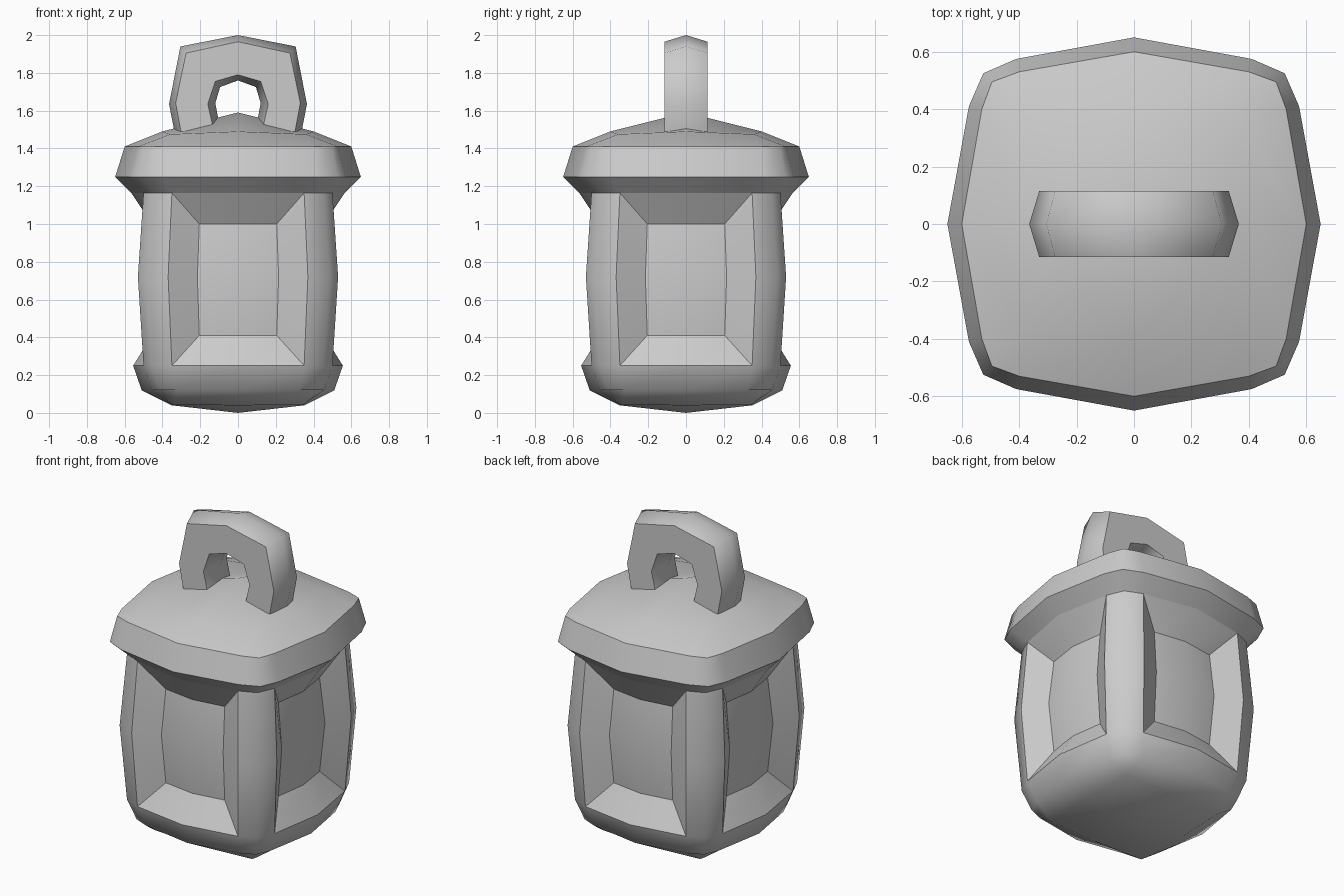
import bpy, bmesh
from mathutils import Vector, Matrix

cube = bpy.data.objects.get("Cube")
if cube:
    bpy.data.objects.remove(cube, do_unlink=True)

grey = bpy.data.materials.new("plain_grey")
grey.use_nodes = True
GREY = (0.6, 0.6, 0.6, 1)
grey.diffuse_color = GREY
grey.node_tree.nodes["Principled BSDF"].inputs["Base Color"].default_value = GREY


def turn(p, k):
    """Rotate a point by k quarter turns about z."""
    return Matrix.Rotation(k * 1.5707963, 3, 'Z') @ Vector(p)


def ring(mid, flat, side, corner, z):
    """Bulged rounded square: four points per quarter."""
    quarter = [(mid, 0, z), (flat, side, z), (corner, corner, z), (side, flat, z)]
    return [turn(p, k) for k in range(4) for p in quarter]


def band(tag, low, high):
    n = len(low)
    return [(tag, [low[i], low[(i + 1) % n], high[(i + 1) % n], high[i]]) for i in range(n)]


def dome(tag, r, mid, corner, tip):
    """Close a ring with a gently domed quad grid."""
    faces = []
    for k in range(4):
        a, b, c = turn(mid, k), turn(corner, k), turn(mid, k + 1)
        s = [r[(4 * k + i) % 16] for i in range(5)]
        faces += [(tag, [s[0], s[1], b, a]), (tag, [s[1], s[2], s[3], b]),
                  (tag, [s[3], s[4], c, b]), (tag, [a, b, c, Vector(tip)])]
    return faces


def build(name, faces):
    """Weld tagged faces; smooth within a tag, sharp between tags."""
    bm = bmesh.new()
    layer = bm.faces.layers.int.new("part")
    cache = {}
    for tag, pts in faces:
        verts = []
        for p in pts:
            key = tuple(round(c, 4) + 0.0 for c in p)
            if key not in cache:
                cache[key] = bm.verts.new(key)
            verts.append(cache[key])
        f = bm.faces.new(verts)
        f[layer] = tag
        f.smooth = True
    for e in bm.edges:
        e.smooth = len({f[layer] for f in e.link_faces}) == 1
    bmesh.ops.recalc_face_normals(bm, faces=bm.faces[:])
    bm.faces.layers.int.remove(layer)
    mesh = bpy.data.meshes.new(name)
    bm.to_mesh(mesh)
    bm.free()
    mesh.materials.append(grey)
    obj = bpy.data.objects.new(name, mesh)
    bpy.context.collection.objects.link(obj)
    return obj


# Body: rounded base, four corner pillars, four recessed panels
foot = ring(0.51, 0.455, 0.32, 0.415, 0.12)
sill = ring(0.555, 0.50, 0.35, 0.455, 0.25)
waist = ring(0.59, 0.53, 0.37, 0.485, 0.72)
neck = ring(0.565, 0.50, 0.35, 0.455, 1.165)
body = dome(0, foot, (0.35, 0, 0.04), (0.34, 0.34, 0.042), (0, 0, 0))
body += band(0, foot, sill)
for low, high in ((sill, waist), (waist, neck)):
    body += [f for i, f in enumerate(band(0, low, high)) if i % 4 in (1, 2)]


def panel_loop(rows):
    """Eight points round a panel from (half width, depth, mid depth, z) rows."""
    (w0, d0, m0, z0), (w1, d1, _, z1), (w2, d2, m2, z2) = rows
    return [(m0, 0, z0), (d0, w0, z0), (d1, w1, z1), (d2, w2, z2),
            (m2, 0, z2), (d2, -w2, z2), (d1, -w1, z1), (d0, -w0, z0)]


outer = panel_loop([(0.35, 0.50, 0.555, 0.25), (0.37, 0.53, 0, 0.72), (0.35, 0.50, 0.565, 1.165)])
inner = panel_loop([(0.205, 0.425, 0.455, 0.41), (0.215, 0.455, 0, 0.72), (0.205, 0.425, 0.455, 1.0)])
for k in range(4):
    o = [turn(p, k) for p in outer]
    n = [turn(p, k) for p in inner]
    middle = turn((0.485, 0, 0.72), k)
    for i, (_, pts) in enumerate(band(0, o, n)):
        body.append((1 + ((i + 1) // 2) % 4, pts))
    for i in (1, 3, 5, 7):
        body.append((5, [n[i - 1], n[i], n[(i + 1) % 8], middle])
                    if i in (3, 7) else (5, [n[i - 1], n[i], n[i + 1], middle]))
# Panel centre quads meet at edge midpoints, so rebuild them evenly
body = [f for f in body if f[0] != 5]
for k in range(4):
    n = [turn(p, k) for p in inner]
    middle = turn((0.485, 0, 0.72), k)
    for a, b, c in ((0, 1, 2), (2, 3, 4), (4, 5, 6), (6, 7, 0)):
        body.append((5, [n[a], n[b], n[c], middle]))
body.append((6, neck))
build("lantern_body", body)

# Lid: sloping underside, upright rim and shallow domed roof
eave = ring(0.65, 0.575, 0.41, 0.525, 1.25)
rim = ring(0.60, 0.53, 0.40, 0.495, 1.41)
lid = [(0, neck)] + band(1, neck, eave) + band(2, eave, rim)
lid += dome(3, rim, (0.40, 0, 1.49), (0.36, 0.36, 1.475), (0, 0, 1.59))
build("lid", lid)

# Handle: arch whose outer and inner surfaces are ridged along the middle
HALF = 0.115


def arch(half):
    return half + [(-x, z) for x, z in reversed(half[:-1])]


out_crest = arch([(0.335, 1.48), (0.365, 1.635), (0.305, 1.94), (0, 2.0)])
out_edge = arch([(0.30, 1.48), (0.33, 1.64), (0.275, 1.905), (0, 1.965)])
in_edge = arch([(0.125, 1.48), (0.16, 1.635), (0.12, 1.755), (0, 1.79)])
in_crest = arch([(0.09, 1.48), (0.12, 1.64), (0.095, 1.725), (0, 1.76)])
strips = [(path, y) for path, y in ((out_crest, 0), (out_edge, HALF), (in_edge, HALF),
                                    (in_crest, 0), (in_edge, -HALF), (out_edge, -HALF))]
sections = [[Vector((path[i][0], y, path[i][1])) for path, y in strips] for i in range(7)]
side_tags = (0, 1, 2, 2, 3, 0)
handle = [(4, sections[0]), (5, sections[-1])]
for s, t in zip(sections, sections[1:]):
    handle += [(side_tags[i], pts) for i, (_, pts) in enumerate(band(0, s, t))]
build("handle", handle)
